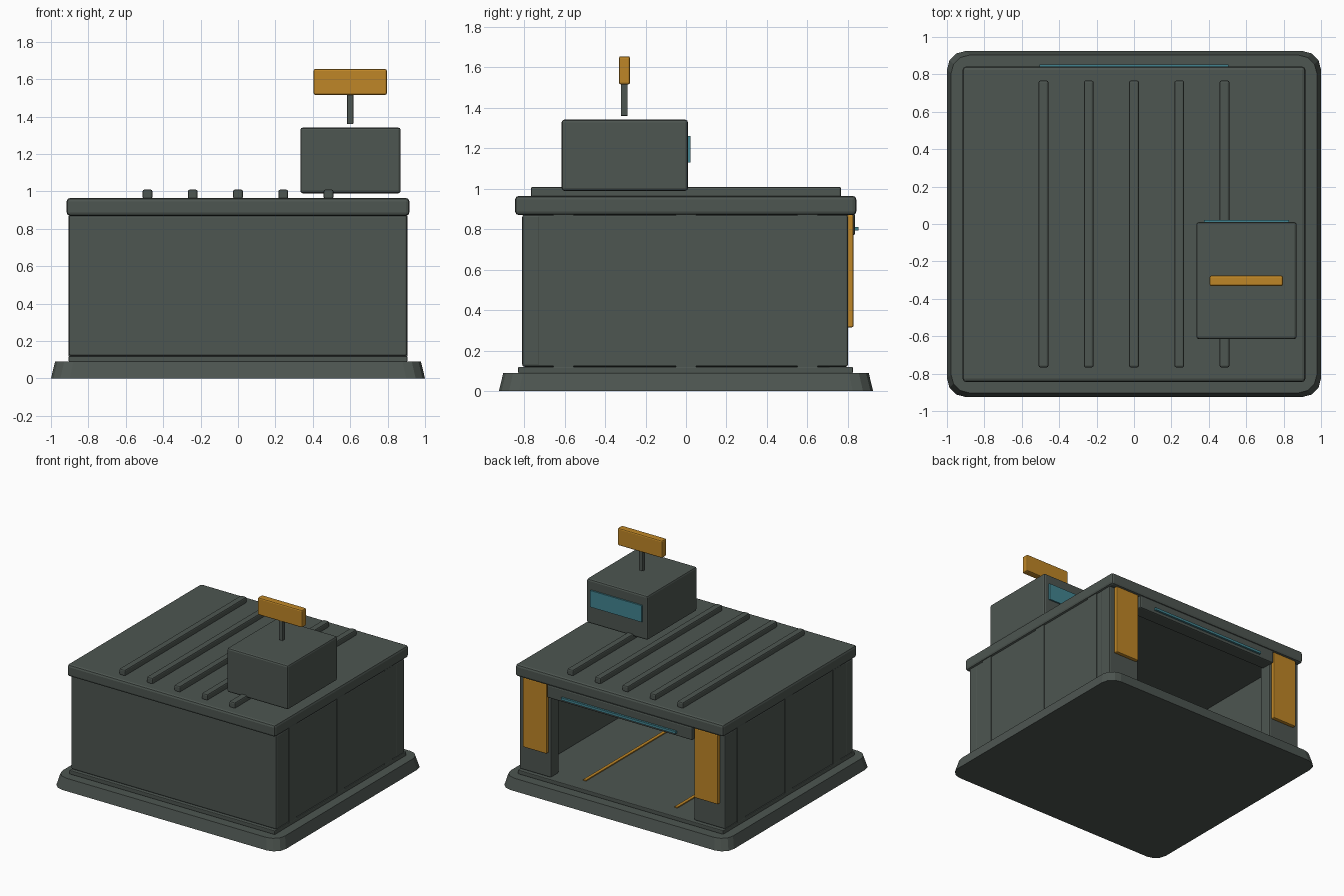
import bpy
import bmesh

cube = bpy.data.objects.get("Cube")
if cube:
    bpy.data.objects.remove(cube, do_unlink=True)


def material(name, rgb):
    mat = bpy.data.materials.new(name)
    mat.use_nodes = True
    color = (*rgb, 1)
    mat.diffuse_color = color
    mat.node_tree.nodes["Principled BSDF"].inputs["Base Color"].default_value = color
    return mat


GREY = material("dark green grey", (0.075, 0.092, 0.082))
AMBER = material("amber", (0.52, 0.24, 0.02))
CYAN = material("teal glass", (0.055, 0.23, 0.28))


def box(name, x, y, z, mat=GREY, bevel=0.0, corner=0.0, taper=0.0):
    """Box from (min, max) ranges, with optional rounded corners, taper and edge bevel."""
    bm = bmesh.new()
    bmesh.ops.create_cube(bm, size=1)
    size = [b - a for a, b in (x, y, z)]
    bmesh.ops.scale(bm, vec=size, verts=bm.verts)
    if corner:
        upright = [e for e in bm.edges if abs(e.verts[0].co.z - e.verts[1].co.z) > 0.001]
        bmesh.ops.bevel(bm, geom=upright, offset=corner, segments=3, profile=0.5, affect='EDGES')
    for v in bm.verts:
        if taper and v.co.z > 0:
            v.co.x *= 1 - 2 * taper / size[0]
            v.co.y *= 1 - 2 * taper / size[1]
    mesh = bpy.data.meshes.new(name)
    bm.to_mesh(mesh)
    bm.free()
    mesh.materials.append(mat)
    obj = bpy.data.objects.new(name, mesh)
    obj.location = [(a + b) / 2 for a, b in (x, y, z)]
    bpy.context.collection.objects.link(obj)
    if bevel:
        mod = obj.modifiers.new("edge_bevel", 'BEVEL')
        mod.width = bevel
        mod.segments = 2
    return obj


def both_sides(name, x, *args, **kw):
    box("left_" + name, x, *args, **kw)
    box("right_" + name, (-x[1], -x[0]), *args, **kw)


# Foundation and floor
box("foundation", (-1, 1), (-0.925, 0.925), (0, 0.09), corner=0.1, taper=0.022)
box("floor_slab", (-0.905, 0.905), (-0.83, 0.825), (0.088, 0.12), bevel=0.005)

# Walls, with the rear left open between two posts
box("front_wall", (-0.905, 0.905), (-0.81, -0.72), (0.12, 0.872), bevel=0.012)
both_sides("wall", (0.81, 0.903), (-0.8, 0.79), (0.12, 0.872), bevel=0.01)
both_sides("rear_post", (0.63, 0.905), (0.7, 0.8), (0.12, 0.872), bevel=0.01)
for label, y in (("front", -0.605), ("middle", 0), ("rear", 0.6)):
    both_sides(label + "_pilaster", (0.86, 0.907), (y - 0.05, y + 0.05), (0.118, 0.872))

# Rear opening trim
box("rear_lintel", (-0.64, 0.64), (0.72, 0.836), (0.77, 0.875), bevel=0.01)
box("lintel_light", (-0.505, 0.505), (0.83, 0.852), (0.793, 0.812), CYAN)
both_sides("post_panel", (0.65, 0.86), (0.795, 0.828), (0.315, 0.872), AMBER, bevel=0.008)
both_sides("floor_line", (0.39, 0.415), (-0.7, 0.7), (0.118, 0.128), AMBER)

# Roof and its ribs
box("roof", (-0.916, 0.916), (-0.845, 0.842), (0.87, 0.965), bevel=0.018)
for i in range(5):
    x = (i - 2) * 0.242
    box(f"roof_rib_{i + 1}", (x - 0.026, x + 0.026), (-0.767, 0.767), (0.96, 1.01), bevel=0.01)

# Rooftop cabin with window, mast and sign
box("cabin", (0.333, 0.87), (-0.615, 0.01), (0.99, 1.342), bevel=0.014)
box("cabin_window", (0.375, 0.828), (0.005, 0.022), (1.13, 1.262), CYAN)
box("sign_mast", (0.583, 0.617), (-0.322, -0.288), (1.36, 1.525), bevel=0.004)
box("sign", (0.404, 0.796), (-0.332, -0.276), (1.516, 1.655), AMBER, bevel=0.01)
